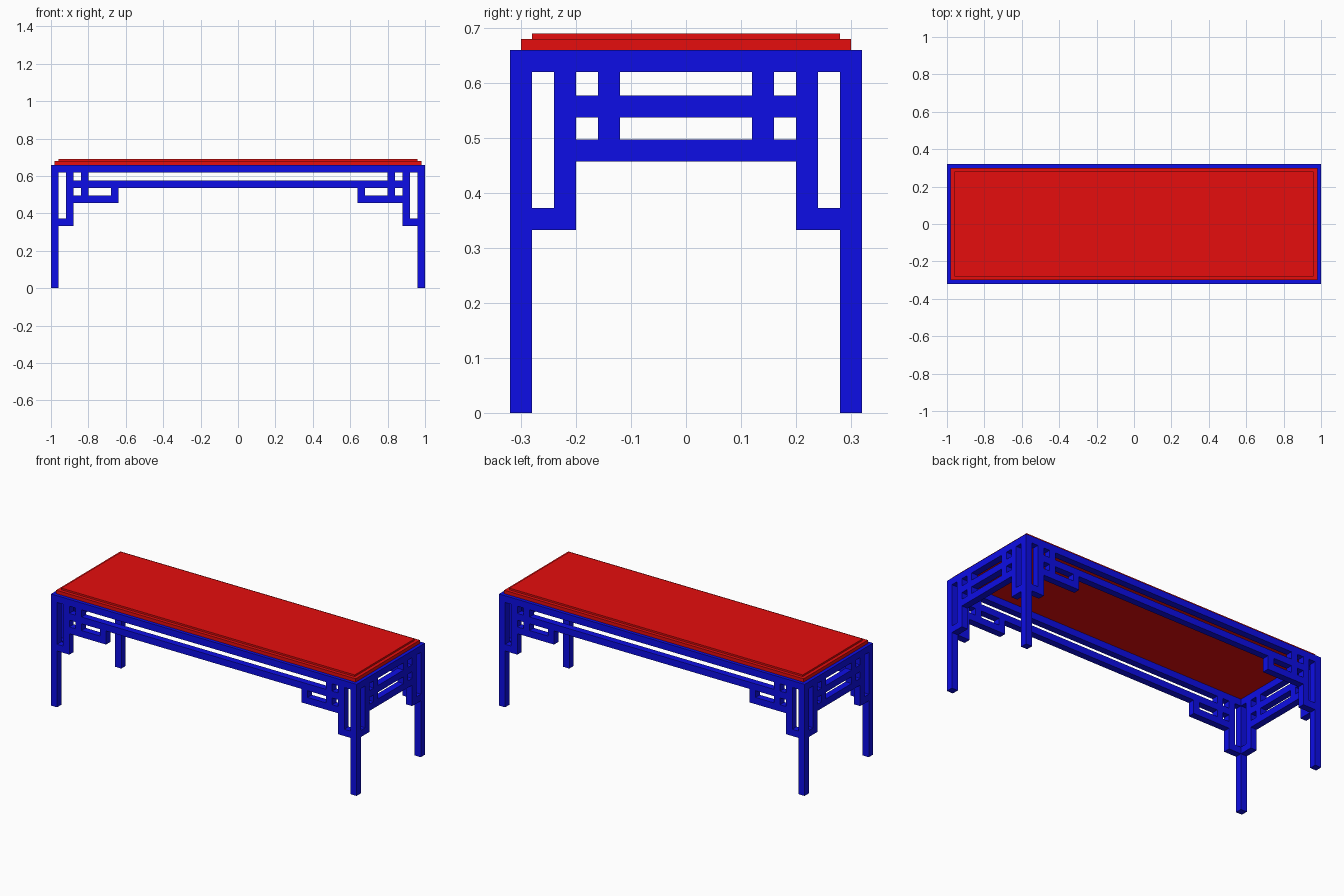
import bpy
import bmesh
from math import radians
from mathutils import Matrix, Vector

cube = bpy.data.objects.get("Cube")
if cube:
    bpy.data.objects.remove(cube, do_unlink=True)

BAR = 0.04            # thickness of every timber
HALF_X, HALF_Y = 1.0, 0.32
FRAME_TOP = 0.66
APRON_Z = FRAME_TOP - BAR


def make_material(name, rgb):
    mat = bpy.data.materials.new(name)
    mat.use_nodes = True
    colour = (*rgb, 1.0)
    mat.diffuse_color = colour
    mat.node_tree.nodes["Principled BSDF"].inputs["Base Color"].default_value = colour
    return mat


BLUE = make_material("blue_lacquer", (0.004, 0.004, 0.79))
RED = make_material("red_lacquer", (0.79, 0.004, 0.004))


def add_box(bm, lo, hi):
    lo, hi = Vector(lo), Vector(hi)
    mat = Matrix.Translation((lo + hi) / 2) @ Matrix.Diagonal((*(hi - lo), 1))
    bmesh.ops.create_cube(bm, size=1, matrix=mat)


def make_object(name, boxes, material, turn=0):
    bm = bmesh.new()
    for lo, hi in boxes:
        add_box(bm, lo, hi)
    bm.transform(Matrix.Rotation(radians(turn), 4, "Z"))
    mesh = bpy.data.meshes.new(name)
    bm.to_mesh(mesh)
    bm.free()
    mesh.materials.append(material)
    obj = bpy.data.objects.new(name, mesh)
    bpy.context.collection.objects.link(obj)
    return obj


def bars(half, depth, centred, ends):
    """Boxes in a panel facing -y: centred rails, and bars mirrored at both ends."""
    spans = [(-half + d, half - d, z0, z1) for d, z0, z1 in centred]
    for d0, d1, z0, z1 in ends:
        spans += [(-half + d0, -half + d1, z0, z1), (half - d1, half - d0, z0, z1)]
    return [((a, -depth, z0), (b, -depth + BAR, z1)) for a, b, z0, z1 in spans]


# Heights of the foot, scroll and middle rail
FOOT, SCROLL, RAIL = 0.333, 0.457, 0.537

# Legs
for sx, side in ((-1, "right"), (1, "left")):
    for sy, end in ((-1, "front"), (1, "back")):
        x = sx * (HALF_X - BAR / 2)
        y = sy * (HALF_Y - BAR / 2)
        h = BAR / 2
        make_object(f"{end}_{side}_leg",
                    [((x - h, y - h, 0), (x + h, y + h, FRAME_TOP))], BLUE)

# Aprons and open fretwork on all four sides
corner = [
    (2 * BAR, 3 * BAR, FOOT, APRON_Z),           # upright
    (BAR, 2 * BAR, FOOT, FOOT + BAR),            # foot joining the leg
    (4 * BAR, 5 * BAR, RAIL + BAR, APRON_Z),     # upper strut
    (4 * BAR, 5 * BAR, SCROLL + BAR, RAIL),      # lower strut
]
scroll = [
    (3 * BAR, 9 * BAR, SCROLL, SCROLL + BAR),
    (8 * BAR, 9 * BAR, SCROLL + BAR, RAIL),
]
middle_rail = (3 * BAR, RAIL, RAIL + BAR)
lower_rail = (3 * BAR, SCROLL, SCROLL + BAR)

for name, turn, half, depth in (("front", 0, HALF_X, HALF_Y), ("left", 90, HALF_Y, HALF_X),
                                ("back", 180, HALF_X, HALF_Y), ("right", 270, HALF_Y, HALF_X)):
    is_long = half == HALF_X
    rails = [middle_rail] if is_long else [middle_rail, lower_rail]
    ends = corner + scroll if is_long else corner
    make_object(f"{name}_apron",
                bars(half, depth, [(BAR, APRON_Z, FRAME_TOP)], []), BLUE, turn)
    make_object(f"{name}_fretwork", bars(half, depth, rails, ends), BLUE, turn)

# Stepped table top
for name, inset, z0, z1 in (("table_top", 0.02, FRAME_TOP, 0.68),
                            ("raised_panel", 0.04, 0.68, 0.69)):
    x, y = HALF_X - inset, HALF_Y - inset
    make_object(name, [((-x, -y, z0), (x, y, z1))], RED)
